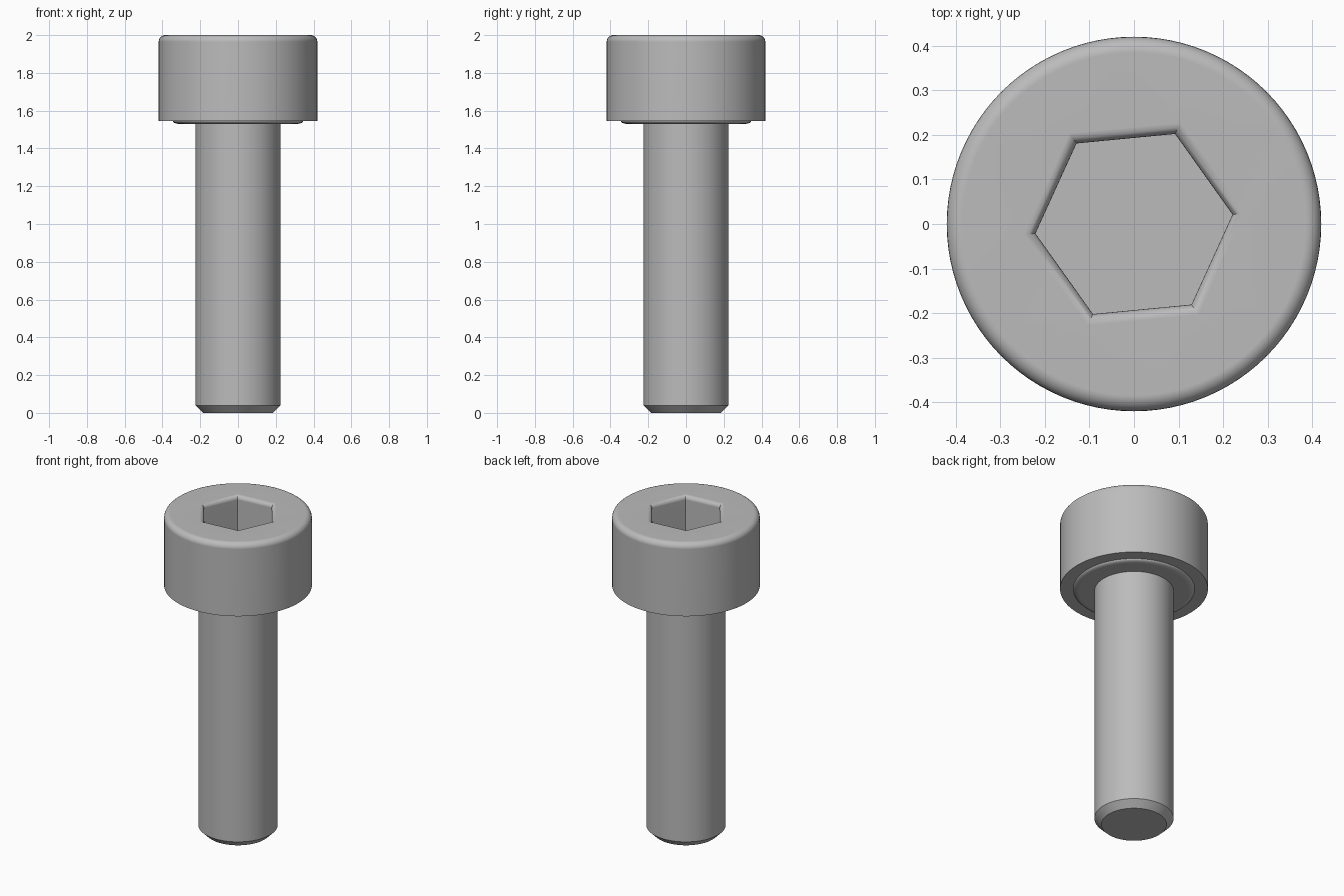
import bpy
import bmesh
from math import sin, cos, pi, radians

cube = bpy.data.objects.get("Cube")
if cube:
    bpy.data.objects.remove(cube, do_unlink=True)

SEGMENTS = 96
TOP = 2.0

steel = bpy.data.materials.new("grey steel")
steel.use_nodes = True
GREY = (0.5, 0.5, 0.5, 1)
steel.diffuse_color = GREY
steel.node_tree.nodes["Principled BSDF"].inputs["Base Color"].default_value = GREY


def ring(bm, sides, radius, z, turn=0.0):
    return [bm.verts.new((radius * cos(turn + 2 * pi * i / sides),
                          radius * sin(turn + 2 * pi * i / sides), z))
            for i in range(sides)]


def skin(bm, profile, sides, turn=0.0):
    """Stack rings along a (radius, z) profile and join neighbours with quads."""
    rings = [ring(bm, sides, r, z, turn) for r, z in profile]
    for a, b in zip(rings, rings[1:]):
        for i in range(sides):
            j = (i + 1) % sides
            bm.faces.new((a[i], a[j], b[j], b[i]))
    return rings


def loop_edges(bm, verts):
    return [bm.edges.get((v, verts[i - 1])) for i, v in enumerate(verts)]


def arc(r, z, rr, rz, start, end, steps=6):
    return [(r + rr * cos(radians(start + (end - start) * i / steps)),
             z + rz * sin(radians(start + (end - start) * i / steps)))
            for i in range(steps + 1)]


def finish(bm, name):
    bmesh.ops.recalc_face_normals(bm, faces=bm.faces)
    mesh = bpy.data.meshes.new(name)
    bm.to_mesh(mesh)
    bm.free()
    mesh.materials.append(steel)
    obj = bpy.data.objects.new(name, mesh)
    bpy.context.collection.objects.link(obj)
    bpy.ops.object.select_all(action='DESELECT')
    obj.select_set(True)
    bpy.context.view_layer.objects.active = obj
    bpy.ops.object.shade_smooth_by_angle(angle=radians(30))
    # keep the large flat faces evenly shaded beside the small rounded edges
    weighted = obj.modifiers.new("flat face shading", 'WEIGHTED_NORMAL')
    weighted.keep_sharp = True
    return obj


# Head: washer face underneath, straight wall, rounded top rim
bm = bmesh.new()
outer = [(0.225, 1.53)] + arc(0.31, 1.545, 0.035, 0.015, -90, 0)
outer += [(0.42, 1.545)] + arc(0.385, TOP - 0.035, 0.035, 0.035, 0, 90)
head_rings = skin(bm, outer, SEGMENTS)

# Hexagonal socket with a rounded lip
lip = arc(0.25, TOP - 0.025, 0.028, 0.025, 90, 180)
socket_rings = skin(bm, lip + [(0.222, TOP - 0.25)], 6, radians(5.5))
bm.faces.new(socket_rings[-1])
bmesh.ops.triangle_fill(
    bm, use_beauty=True, normal=(0, 0, 1),
    edges=loop_edges(bm, head_rings[-1]) + loop_edges(bm, socket_rings[0]))
finish(bm, "socket_head")

# Shank with a chamfered tip
bm = bmesh.new()
shank_rings = skin(bm, [(0.185, 0), (0.225, 0.04), (0.225, 1.53)], SEGMENTS)
bm.faces.new(shank_rings[0])
finish(bm, "shank")
